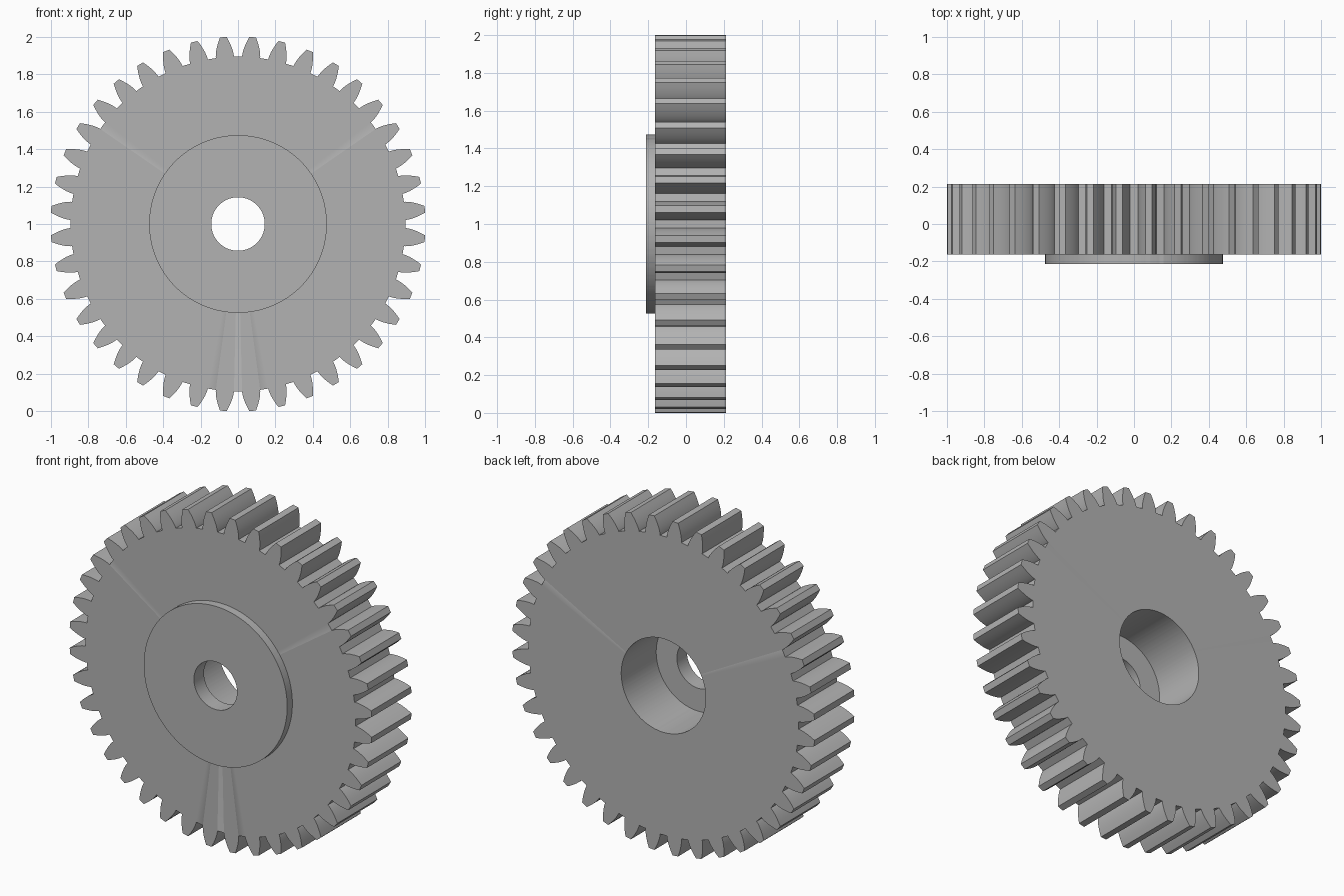
import bpy, bmesh
from math import sin, cos, tan, acos, sqrt, pi, radians

if "Cube" in bpy.data.objects:
    bpy.data.objects.remove(bpy.data.objects["Cube"])

# Standard involute gear proportions
TEETH = 40
TIP = 1.002
MODULE = 2 * TIP / (TEETH + 2)
PITCH = MODULE * TEETH / 2
ROOT = PITCH - 1.25 * MODULE
BASE = PITCH * cos(radians(20))
STEPS = 6


def involute(r):
    a = acos(min(1, BASE / r))
    return tan(a) - a


def tooth_half_angle(r):
    return pi / (2 * TEETH) + involute(PITCH) - involute(r)


# One flank from root to tip, as (radius, half angle)
radii = [BASE + (TIP - BASE) * (i / STEPS) ** 1.5 for i in range(STEPS + 1)]
flank = [(ROOT, tooth_half_angle(BASE))] + [(r, tooth_half_angle(r)) for r in radii]

# Full outline: rising flank, then mirrored falling flank, for each tooth
outline = []
for t in range(TEETH):
    mid = (t + 0.5) * 2 * pi / TEETH
    outline += [(r, mid - a) for r, a in flank]
    outline += [(r, mid + a) for r, a in reversed(flank)]

# Closed section through the wheel: (radius or None for the teeth, y)
FRONT, FACE, LEDGE, BACK = -0.213, -0.164, -0.118, 0.213
section = [
    (None, FACE), (None, BACK),     # toothed rim
    (0.28, BACK), (0.28, LEDGE),    # counterbore
    (0.143, LEDGE), (0.143, FRONT), # shaft hole
    (0.475, FRONT), (0.475, FACE),  # raised hub
]

bm = bmesh.new()
rings = []
for radius, y in section:
    rings.append([bm.verts.new(((radius or r) * cos(a), y, 1 + (radius or r) * sin(a)))
                  for r, a in outline])
count = len(outline)
for k, ring in enumerate(rings):
    following = rings[(k + 1) % len(rings)]
    for i in range(count):
        j = (i + 1) % count
        bm.faces.new((ring[i], ring[j], following[j], following[i]))
bmesh.ops.recalc_face_normals(bm, faces=bm.faces)

mesh = bpy.data.meshes.new("gear_wheel")
bm.to_mesh(mesh)
bm.free()
gear = bpy.data.objects.new("gear_wheel", mesh)
bpy.context.collection.objects.link(gear)

# Plain grey metal
grey = bpy.data.materials.new("plain_grey")
grey.use_nodes = True
colour = (0.45, 0.45, 0.45, 1)
grey.diffuse_color = colour
grey.node_tree.nodes["Principled BSDF"].inputs["Base Color"].default_value = colour
mesh.materials.append(grey)

# Smooth bores and flanks, crisp rims
bpy.ops.object.select_all(action="DESELECT")
gear.select_set(True)
bpy.context.view_layer.objects.active = gear
bpy.ops.object.shade_smooth_by_angle(angle=radians(25))
